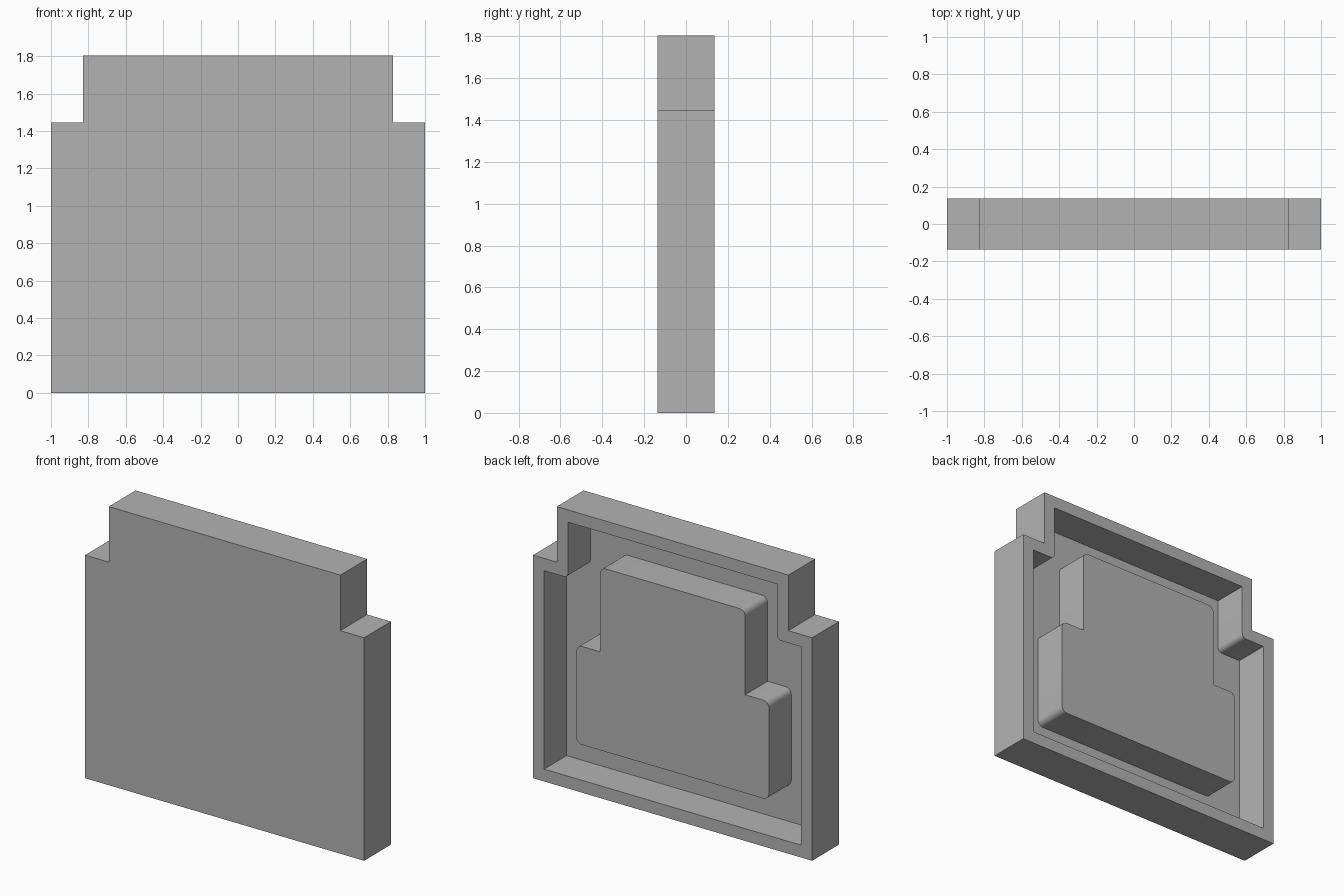
import bpy, bmesh, math
from mathutils import Vector

cube = bpy.data.objects.get("Cube")
if cube:
    bpy.data.objects.remove(cube)

BACK, FRONT, FLOOR = 0.137, -0.137, -0.092


def stepped_outline(bottom, wide, narrow, shoulder, top):
    """Symmetric outline of a panel with notched top corners."""
    half = [(wide, bottom), (wide, shoulder), (narrow, shoulder), (narrow, top)]
    return [Vector(p) for p in half] + [Vector((-x, z)) for x, z in reversed(half)]


def round_corners(points, radius, convex, steps=6):
    """Round only the convex, or only the inward, right-angle corners."""
    result = []
    for i, p in enumerate(points):
        a = (points[i - 1] - p).normalized()
        b = (points[(i + 1) % len(points)] - p).normalized()
        turn = -(a.x * b.y - a.y * b.x)
        if (turn > 0) != convex:
            result.append(p)
            continue
        for k in range(steps + 1):
            t = math.pi / 2 * k / steps
            result.append(p + radius * (a * (1 - math.sin(t)) + b * (1 - math.cos(t))))
    return result


def make_loop(bm, points, y):
    verts = [bm.verts.new((p.x, y, p.y)) for p in points]
    return verts, [bm.edges.new((v, verts[i - 1])) for i, v in enumerate(verts)]


def wall(bm, a, b):
    for i in range(len(a)):
        bm.faces.new((a[i - 1], a[i], b[i], b[i - 1]))


outer = stepped_outline(0, 1.0, 0.83, 1.445, 1.805)
recess = round_corners(stepped_outline(0.08, 0.92, 0.75, 1.365, 1.725), 0.03, False)
boss = round_corners(stepped_outline(0.31, 0.69, 0.52, 0.947, 1.495), 0.04, True)

bm = bmesh.new()
outer_front, _ = make_loop(bm, outer, FRONT)
outer_back, outer_edges = make_loop(bm, outer, BACK)
recess_back, recess_edges = make_loop(bm, recess, BACK)
recess_floor, recess_floor_edges = make_loop(bm, recess, FLOOR)
boss_floor, boss_floor_edges = make_loop(bm, boss, FLOOR)
boss_back, _ = make_loop(bm, boss, BACK)

# Front panel and raised centre block
bm.faces.new(outer_front)
bm.faces.new(boss_back)
# Rim and recess floor, each a face with a hole
for edges in (outer_edges + recess_edges, recess_floor_edges + boss_floor_edges):
    bmesh.ops.triangle_fill(bm, use_beauty=True, edges=edges)
# Side walls
wall(bm, outer_front, outer_back)
wall(bm, recess_back, recess_floor)
wall(bm, boss_floor, boss_back)
bmesh.ops.recalc_face_normals(bm, faces=bm.faces)

mesh = bpy.data.meshes.new("recessed_panel")
bm.to_mesh(mesh)
bm.free()
panel = bpy.data.objects.new("recessed_panel", mesh)
bpy.context.collection.objects.link(panel)

# Plain grey
grey = bpy.data.materials.new("plain_grey")
grey.use_nodes = True
colour = (0.45, 0.45, 0.45, 1)
grey.diffuse_color = colour
grey.node_tree.nodes["Principled BSDF"].inputs["Base Color"].default_value = colour
mesh.materials.append(grey)

bpy.context.view_layer.objects.active = panel
panel.select_set(True)
bpy.ops.object.shade_smooth_by_angle(angle=math.radians(30))
